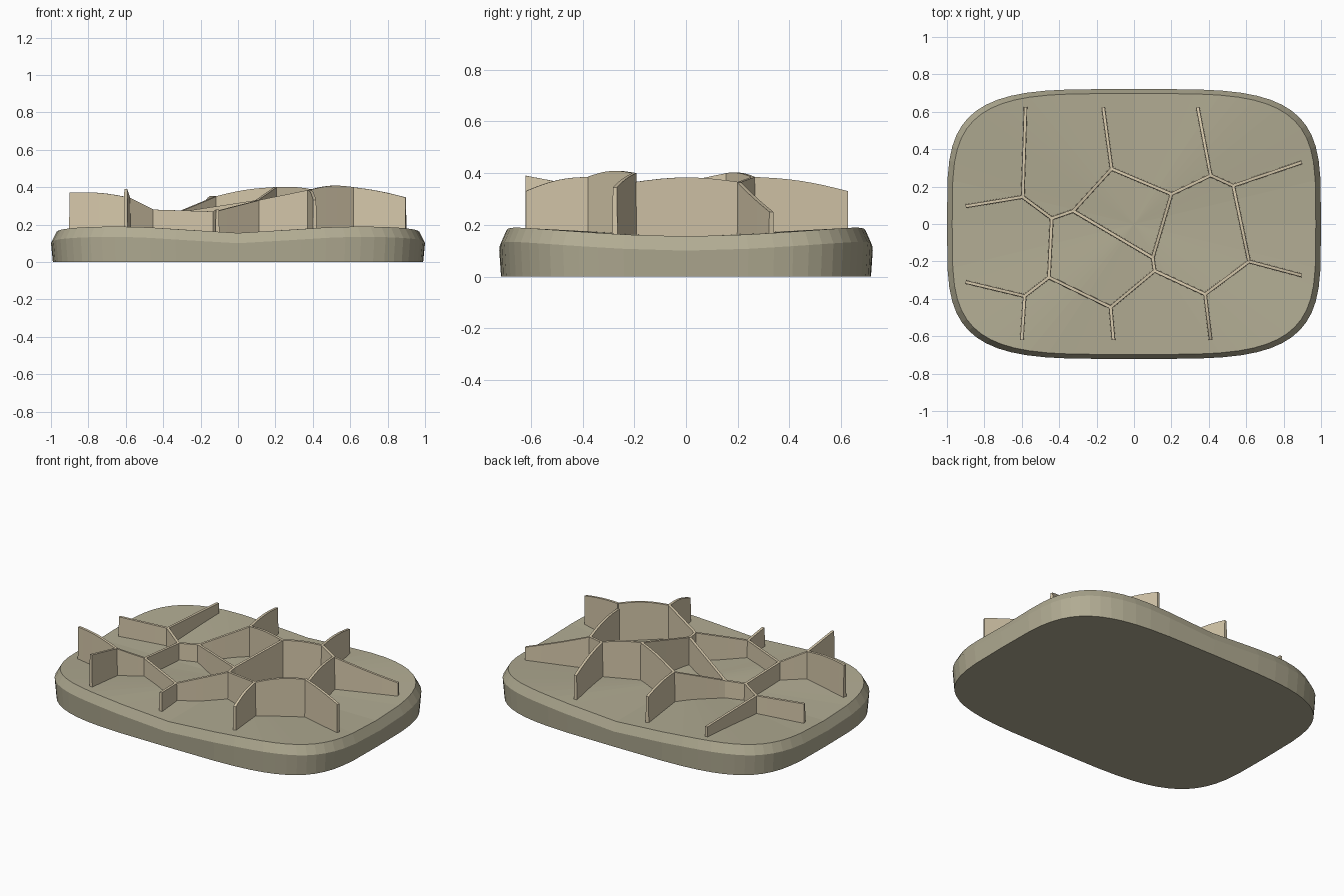
import bpy, bmesh, math
from mathutils import Vector

if "Cube" in bpy.data.objects:
    bpy.data.objects.remove(bpy.data.objects["Cube"])


def material(name, rgb):
    m = bpy.data.materials.new(name)
    m.diffuse_color = (*rgb, 1)
    m.use_nodes = True
    m.node_tree.nodes["Principled BSDF"].inputs["Base Color"].default_value = m.diffuse_color
    return m


SLAB = material("slab_stone", (0.44, 0.41, 0.29))
WALL = material("wall_clay", (0.66, 0.57, 0.40))


def finish(name, bm, mat):
    bmesh.ops.recalc_face_normals(bm, faces=bm.faces)
    me = bpy.data.meshes.new(name)
    bm.to_mesh(me)
    bm.free()
    me.materials.append(mat)
    ob = bpy.data.objects.new(name, me)
    bpy.context.collection.objects.link(ob)


# Rounded slab with a wavy rim that rises toward the corners
SEG, POWER = 56, 4.0


def outline(t, sx, sy):
    c, s = round(math.cos(t), 6), round(math.sin(t), 6)
    return (math.copysign(abs(c) ** (2 / POWER), c) * sx,
            math.copysign(abs(s) ** (2 / POWER), s) * sy)


def rim(x, y):
    return 0.155 + 0.034 * math.sin(2 * math.atan2(y, x)) ** 2


bm = bmesh.new()
rings = []
for sx, sy, drop in ((0.99, 0.715, None), (1.0, 0.722, 0.055), (0.972, 0.698, 0.0)):
    ring = []
    for i in range(SEG):
        x, y = outline(2 * math.pi * i / SEG, sx, sy)
        ring.append(bm.verts.new((x, y, 0 if drop is None else rim(x, y) - drop)))
    rings.append(ring)
for lo, hi in zip(rings, rings[1:]):
    for i in range(SEG):
        j = (i + 1) % SEG
        bm.faces.new((lo[i], lo[j], hi[j], hi[i]))
bm.faces.new(rings[0][::-1])
centre = bm.verts.new((0, 0, 0.155))
for i in range(SEG):
    bm.faces.new((rings[-1][i], rings[-1][(i + 1) % SEG], centre))
finish("base_slab", bm, SLAB)

# Cell wall junctions and free ends: x, y, top height
P = {
    "A": (-.595, .145, .27), "B": (-.44, .03, .26), "C": (-.455, -.285, .28),
    "D": (-.585, -.385, .345), "E": (-.125, -.445, .27), "F": (.11, -.25, .33),
    "G": (.10, -.18, .33), "H": (-.325, .07, .265), "I": (-.12, .295, .35),
    "J": (.20, .16, .40), "K": (.41, .26, .385), "L": (.53, .205, .365),
    "M": (.615, -.20, .40), "o": (.615, -.20, .365), "N": (.38, -.375, .385),
    "a": (-.58, .625, .25), "b": (-.90, .095, .28), "d": (-.90, -.31, .37),
    "e": (-.60, -.62, .39), "f": (-.11, -.62, .28), "n": (.41, -.62, .33),
    "m": (.897, -.275, .345), "l": (.897, .33, .25), "k": (.34, .625, .33),
    "i": (-.165, .625, .33),
}
WALLS = ("AB BC CD BH HI IJ JG GH GF FE EC JK KL Lo MN NF "
         "Aa Ab Dd De Ef Nn Mm Ll Kk Ii").split()
ARCH = {"Lo": .018, "MN": .015, "Nn": .015, "Dd": .012, "Kk": .012, "Ii": .012,
        "IJ": .01, "JK": .008, "Mm": .006, "Ll": -.004}


# Thin upright walls, tapering upward, some with arched tops
def wall(name, p, q, arch, foot=0.011, crest=0.008, steps=8):
    p, q = Vector(p), Vector(q)
    d = (q - p).to_2d().normalized()
    side = Vector((-d.y, d.x))
    bm = bmesh.new()
    cuts = []
    for k in range(steps + 1):
        c = p.lerp(q, k / steps)
        top = c.z + arch * math.sin(math.pi * k / steps)
        cuts.append([bm.verts.new((c.x + s * side.x, c.y + s * side.y, z))
                     for s, z in ((foot, .13), (-foot, .13), (-crest, top), (crest, top))])
    for a, b in zip(cuts, cuts[1:]):
        for k in range(4):
            j = (k + 1) % 4
            bm.faces.new((a[k], a[j], b[j], b[k]))
    bm.faces.new(cuts[0])
    bm.faces.new(cuts[-1][::-1])
    finish(name, bm, WALL)


for n, w in enumerate(WALLS):
    wall(f"cell_wall_{n + 1}", P[w[0]], P[w[1]], ARCH.get(w, 0))
